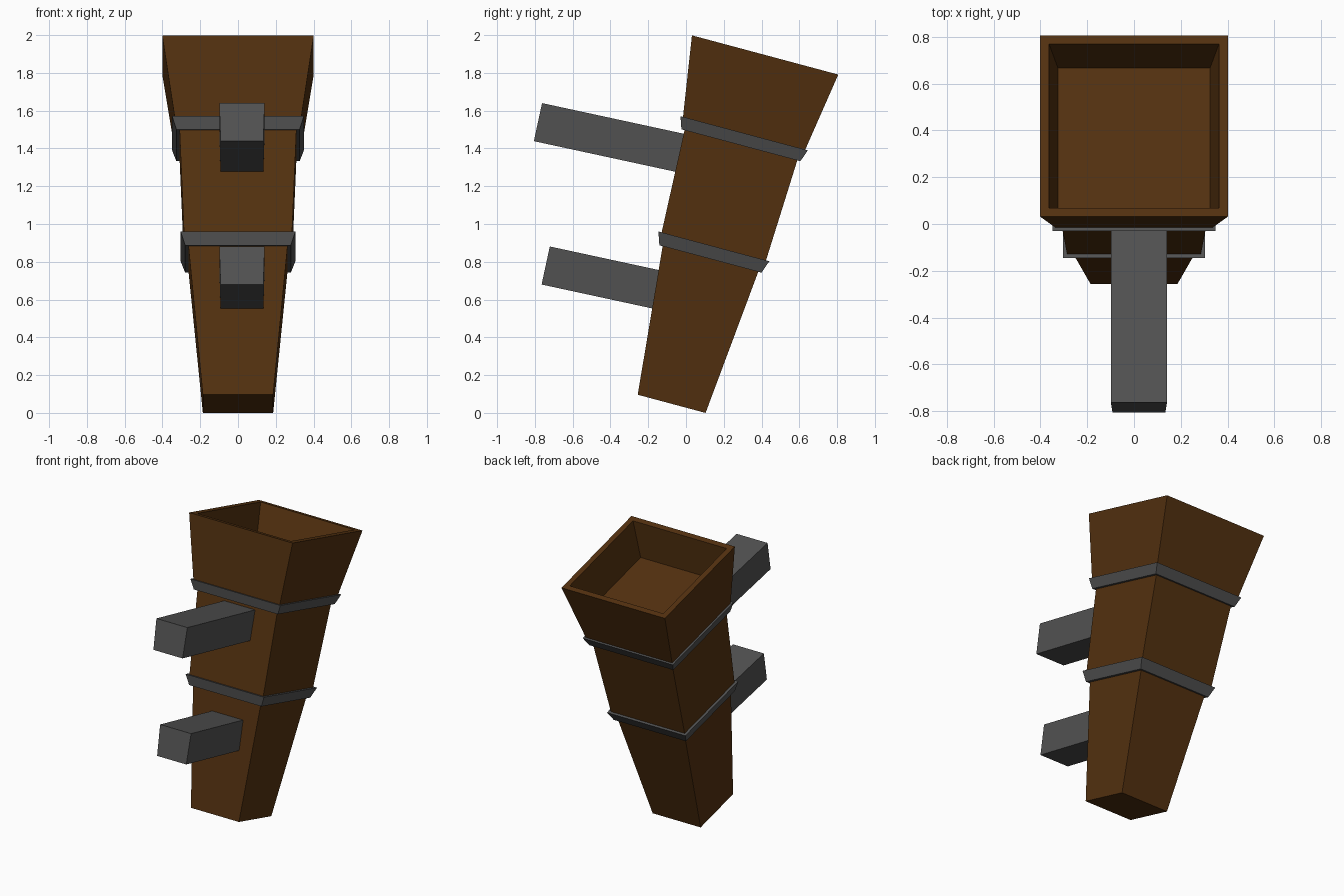
import bpy, bmesh, math
from mathutils import Matrix, Vector

if "Cube" in bpy.data.objects:
    bpy.data.objects.remove(bpy.data.objects["Cube"])

TILT = Matrix.Translation((0, -0.076, 0.048)) @ Matrix.Rotation(math.radians(-15), 4, 'X')


def material(name, rgb):
    m = bpy.data.materials.new(name)
    m.diffuse_color = (*rgb, 1)
    m.use_nodes = True
    m.node_tree.nodes["Principled BSDF"].inputs["Base Color"].default_value = m.diffuse_color
    return m


WOOD = material("brown wood", (0.088, 0.031, 0.005))
IRON = material("grey iron", (0.085, 0.085, 0.085))


def loft(name, loops, mat, closed=False):
    """Skin a list of four-point loops; cap the ends or join them into a ring."""
    bm = bmesh.new()
    rows = [[bm.verts.new(p) for p in loop] for loop in loops]
    pairs = list(zip(rows, rows[1:])) + ([(rows[-1], rows[0])] if closed else [])
    for a, b in pairs:
        for i in range(4):
            j = (i + 1) % 4
            bm.faces.new((a[i], a[j], b[j], b[i]))
    if not closed:
        bm.faces.new(rows[0][::-1])
        bm.faces.new(rows[-1])
    bmesh.ops.recalc_face_normals(bm, faces=bm.faces)
    me = bpy.data.meshes.new(name)
    bm.to_mesh(me)
    bm.free()
    me.materials.append(mat)
    ob = bpy.data.objects.new(name, me)
    bpy.context.collection.objects.link(ob)
    return ob


def squares(profile):
    """Square cross-sections (half width, height) along the tilted axis."""
    return [[TILT @ Vector((sx * h, sy * h, v))
             for sx, sy in ((-1, -1), (1, -1), (1, 1), (-1, 1))] for h, v in profile]


# Tapered square trough with a hollowed open top
loft("tapered_body", squares([(0.186, 0), (0.262, 0.794), (0.286, 0.863),
                              (0.309, 1.417), (0.335, 1.483), (0.401, 1.912),
                              (0.363, 1.912), (0.325, 1.655)]), WOOD)

# Iron bands around the body
for name, lo, hi, r0, r1 in (("lower_band", 0.794, 0.863, 0.280, 0.304),
                             ("upper_band", 1.417, 1.483, 0.326, 0.349)):
    loft(name, squares([(r0, lo), (r1, hi), (r1 - 0.03, hi), (r0 - 0.03, lo)]),
         IRON, closed=True)

# Mounting bars sloping down into the front, slightly narrower underneath
for name, y, z, length in (("upper_bar", -0.762, 1.640, 0.84),
                           ("lower_bar", -0.721, 0.881, 0.66)):
    a = math.radians(12.2)
    along = Vector((0, math.cos(a), -math.sin(a)))
    down = Vector((0, -math.sin(a), -math.cos(a))) * 0.206
    loops = []
    for t in (0, length):
        p = Vector((0, y, z)) + along * t
        loops.append([p + Vector((-0.099, 0, 0)), p + Vector((0.141, 0, 0)),
                      p + down + Vector((0.134, 0, 0)), p + down + Vector((-0.092, 0, 0))])
    loft(name, loops, IRON)
